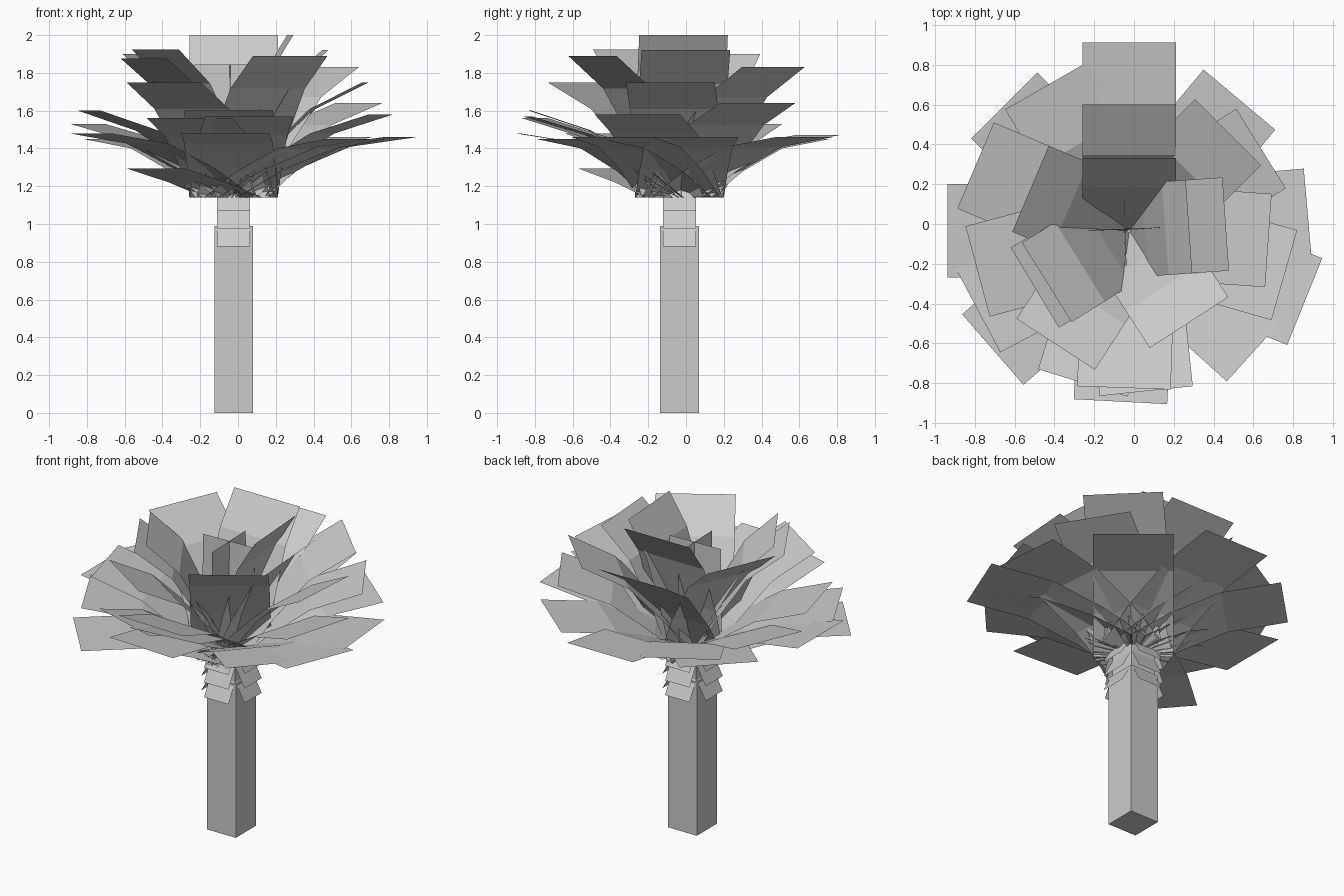
import bpy, math
from mathutils import Vector

if "Cube" in bpy.data.objects:
    bpy.data.objects.remove(bpy.data.objects["Cube"])

CX, CY = -0.023, -0.034


def mesh_object(name, verts, faces):
    me = bpy.data.meshes.new(name)
    me.from_pydata(verts, [], faces)
    me.update()
    ob = bpy.data.objects.new(name, me)
    bpy.context.collection.objects.link(ob)
    return ob


def box(name, width, z0, z1):
    bpy.ops.mesh.primitive_cube_add(size=1, location=(CX, CY, (z0 + z1) / 2))
    ob = bpy.context.object
    ob.name = name
    ob.scale = (width, width, z1 - z0)


def strip(name, angle, profile, width, centre=(CX, CY)):
    """Bent flat strip: profile holds (distance out, height) pairs."""
    a = math.radians(angle)
    out = Vector((math.cos(a), math.sin(a), 0))
    side = Vector((-math.sin(a), math.cos(a), 0)) * width / 2
    verts = []
    for r, z in profile:
        p = Vector((centre[0], centre[1], z)) + out * r
        verts += [p - side, p + side]
    faces = [(2 * i, 2 * i + 2, 2 * i + 3, 2 * i + 1) for i in range(len(profile) - 1)]
    return mesh_object(name, verts, faces)


# Trunk and narrower neck
box("trunk", 0.205, 0, 0.99)
box("trunk_neck", 0.175, 0.98, 1.16)

# Three tiers of flared bark flaps on the four sides
for tier, z in enumerate((0.88, 0.975, 1.07)):
    for angle in (0, 90, 180, 270):
        strip(f"bark_flap_{tier}_{angle}", angle, [(0.09, z + 0.12), (0.155, z)], 0.175)

# Leaves: direction, reach, tip height
leaves = [
    (90, 0.945, 1.48), (135, 0.89, 1.45), (180, 0.915, 1.48),
    (267, 0.86, 1.48), (-22, 0.95, 1.46), (-42, 0.87, 1.45), (5, 0.90, 1.46),
    (50, 0.86, 1.46),
    (120, 0.84, 1.47), (157, 0.84, 1.53), (195, 0.79, 1.60), (208, 0.86, 1.48),
    (253, 0.80, 1.56), (276, 0.81, 1.57), (268, 0.79, 1.60), (-16, 0.81, 1.58),
    (32, 0.78, 1.64), (-4, 0.70, 1.75),
    (45, 0.70, 1.83), (90, 0.635, 1.84), (157, 0.54, 1.90), (211, 0.555, 1.875),
    (212, 0.49, 1.925), (237, 0.68, 1.75), (-57, 0.55, 1.89), (4, 0.485, 1.92),
    (4, 0.30, 2.0), (90, 0.365, 2.0),
]
BASE = 1.14
for i, (angle, reach, tip) in enumerate(leaves):
    h = tip - BASE
    # low leaves arch over and flatten towards the tip
    k1, k2 = (0.45, 0.84) if tip < 1.5 else (0.40, 0.77)
    profile = [(0, BASE), (0.27 * reach, BASE + k1 * h),
               (0.6 * reach, BASE + k2 * h), (reach, tip)]
    strip(f"leaf_{i:02d}", angle, profile, 0.47)

# Lowest leaf, level at its tip
strip("leaf_low", 221, [(0, BASE), (0.25, 1.22), (0.55, 1.295), (0.91, 1.295)], 0.47)

# Upright crossed shoots in the heart
for angle in (2, 92):
    strip(f"heart_shoot_{angle}", angle, [(0, 1.14), (0.003, 1.5), (0.006, 1.845)], 0.36, (-0.05, -0.03))
